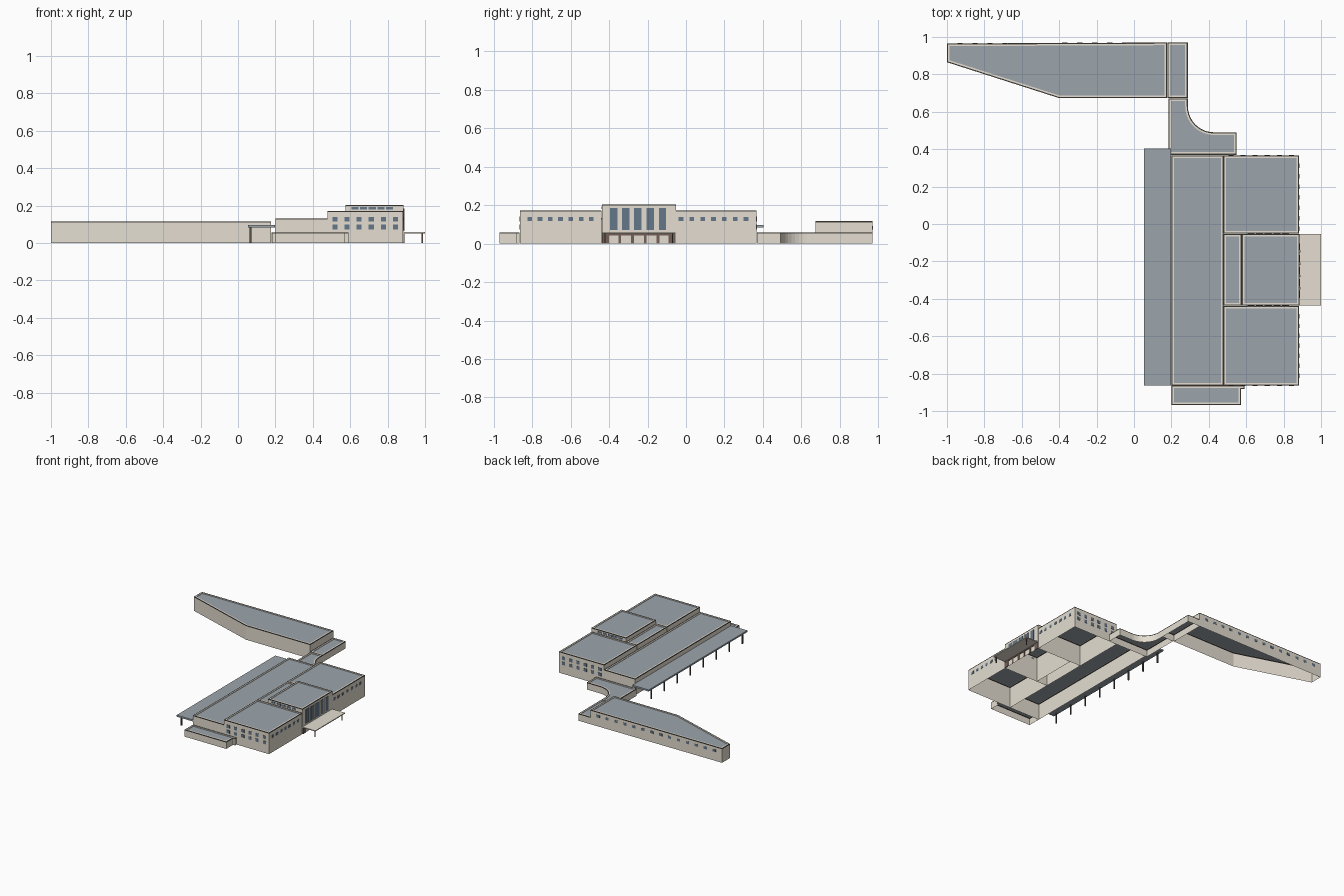
import bpy, bmesh, math

cube = bpy.data.objects.get("Cube")
if cube:
    bpy.data.objects.remove(cube)


def material(name, rgb):
    m = bpy.data.materials.new(name)
    m.use_nodes = True
    m.diffuse_color = (*rgb, 1)
    m.node_tree.nodes["Principled BSDF"].inputs["Base Color"].default_value = (*rgb, 1)
    return m


WALL = material("cream wall", (0.78, 0.73, 0.635))
ROOF = material("grey roof", (0.33, 0.375, 0.415))
TRIM = material("dark trim", (0.09, 0.08, 0.07))
GLASS = material("blue glass", (0.13, 0.185, 0.25))
BROWN = material("brown cladding", (0.17, 0.115, 0.095))


def finish(name, bm, mats):
    bm.normal_update()
    mesh = bpy.data.meshes.new(name)
    bm.to_mesh(mesh)
    bm.free()
    for m in mats:
        mesh.materials.append(m)
    obj = bpy.data.objects.new(name, mesh)
    bpy.context.collection.objects.link(obj)
    return obj


def rect(x0, x1, y0, y1):
    return [(x0, y0), (x1, y0), (x1, y1), (x0, y1)]


def raise_face(bm, face, dz, mat):
    """Extrude a horizontal face, paint the new sides, return the moved cap."""
    bm.normal_update()
    new = bmesh.ops.extrude_face_region(bm, geom=[face])["geom"]
    cap = next(g for g in new if isinstance(g, bmesh.types.BMFace))
    bmesh.ops.delete(bm, geom=[face], context="FACES_ONLY")
    bmesh.ops.translate(bm, verts=cap.verts, vec=(0, 0, dz))
    for e in cap.edges:
        for f in e.link_faces:
            if f != cap:
                f.material_index = mat
    return cap


def block(name, outline, height, trim=0.006):
    """Open-bottomed building volume with dark edging, pale kerb and sunk roof."""
    bm = bmesh.new()
    face = bm.faces.new([bm.verts.new((x, y, 0)) for x, y in outline])
    face = raise_face(bm, face, height - trim, 0)
    face = raise_face(bm, face, trim, 1)
    for width, mat in ((0.006, 1), (0.008, 0)):
        bm.normal_update()
        ring = bmesh.ops.inset_region(bm, faces=[face], thickness=width,
                                      use_even_offset=True)["faces"]
        for f in ring:
            f.material_index = mat
    face = raise_face(bm, face, -0.004, 0)
    face.material_index = 2
    return finish(name, bm, (WALL, TRIM, ROOF))


def boxes(name, items, mat):
    """One object from boxes given as (centre, size)."""
    bm = bmesh.new()
    for centre, size in items:
        verts = bmesh.ops.create_cube(bm, size=1)["verts"]
        bmesh.ops.scale(bm, verts=verts, vec=size)
        bmesh.ops.translate(bm, verts=verts, vec=centre)
    return finish(name, bm, (mat,))


def spaced(a, b, n):
    return [a + (b - a) * i / (n - 1) for i in range(n)]


# Wall planes shared by the volumes and their windows
EAST, CENTRE_EAST = 0.883, 0.885
SOUTH, NORTH = -0.863, 0.367
CENTRE_SOUTH, CENTRE_NORTH = -0.437, -0.053
PLATE = 0.002   # window plate thickness

# Main building volumes
block("long_hall", rect(0.20, 0.478, SOUTH, NORTH), 0.132)
block("north_block", rect(0.479, EAST, CENTRE_NORTH + 0.001, NORTH), 0.172)
block("south_block", rect(0.479, EAST, SOUTH, CENTRE_SOUTH - 0.001), 0.172)
block("centre_block", rect(0.576, CENTRE_EAST, CENTRE_SOUTH, CENTRE_NORTH), 0.204)
block("centre_rear", rect(0.479, 0.575, CENTRE_SOUTH, CENTRE_NORTH), 0.172)

# Low annex with a small step at its corner
block("south_annex", [(0.20, -0.969), (0.573, -0.969), (0.573, -0.882),
                      (0.591, -0.882), (0.591, -0.864), (0.20, -0.864)], 0.057)

# Curved link and the wing beyond it
R = 0.14
curve = [(0.428 + R * math.cos(a), 0.63 + R * math.sin(a))
         for a in (math.radians(d) for d in range(270, 179, -9))]
block("curved_link", [(0.185, 0.37), (0.548, 0.37), (0.548, 0.49)] + curve
      + [(0.288, 0.672), (0.185, 0.672)], 0.057)
block("wing_lobby", rect(0.178, 0.288, 0.673, 0.97), 0.057)
block("tapered_wing", [(-1, 0.865), (-0.4, 0.673), (0.177, 0.673),
                       (0.177, 0.97), (-1, 0.965)], 0.116)

# Side canopy on slim posts
boxes("side_canopy", [((0.126, -0.23, 0.089), (0.146, 1.266, 0.013))], ROOF)
boxes("side_canopy_posts", [((0.067, y, 0.0415), (0.009, 0.009, 0.083))
                            for y in spaced(-0.82, 0.352, 8)], TRIM)

# Entrance: canopy, columns, brown cladding and pilasters
front = CENTRE_EAST + 0.002
middle = (CENTRE_SOUTH + CENTRE_NORTH) / 2
boxes("entrance_canopy", [((0.9425, middle, 0.055), (0.115, 0.382, 0.007))], WALL)
boxes("entrance_columns", [((0.985, y, 0.026), (0.006, 0.006, 0.052))
                           for y in (-0.42, -0.07)], BROWN)
piers = spaced(-0.344, -0.146, 4)
clad = [((front, y, 0.025), (0.004, 0.036, 0.05)) for y in (-0.418, -0.072)]
clad += [((front, y, 0.025), (0.004, 0.015, 0.05)) for y in piers]
clad.append(((front, middle, 0.047), (0.005, 0.38, 0.009)))
boxes("entrance_cladding", clad, BROWN)
boxes("entrance_pilasters", [((front, y, 0.125), (0.004, 0.012, 0.12))
                             for y in piers], WALL)
boxes("tall_windows", [((CENTRE_EAST + 0.001, y, 0.127), (PLATE, 0.04, 0.115))
                       for y in spaced(-0.376, -0.124, 5)], GLASS)

# Small windows, laid on the outside of each wall
boxes("east_windows", [((EAST + 0.001, y, 0.128), (PLATE, 0.024, 0.021))
                       for y in spaced(-0.812, -0.492, 7) + spaced(-0.026, 0.312, 7)], GLASS)
boxes("end_windows", [((x, y, z), (0.027, PLATE, 0.026))
                      for x in spaced(0.518, 0.842, 6)
                      for y in (SOUTH - 0.001, NORTH + 0.001)
                      for z in (0.085, 0.127)], GLASS)
boxes("clerestory_windows", [((x, y, 0.186), (0.038, PLATE, 0.014))
                             for x in spaced(0.625, 0.81, 5)
                             for y in (CENTRE_SOUTH - 0.001, CENTRE_NORTH + 0.001)], GLASS)
boxes("wing_windows", [((x, 0.9705 + 0.0043 * (x - 0.177), 0.082), (0.028, PLATE, 0.02))
                       for x in spaced(-0.93, 0.11, 14)], GLASS)
